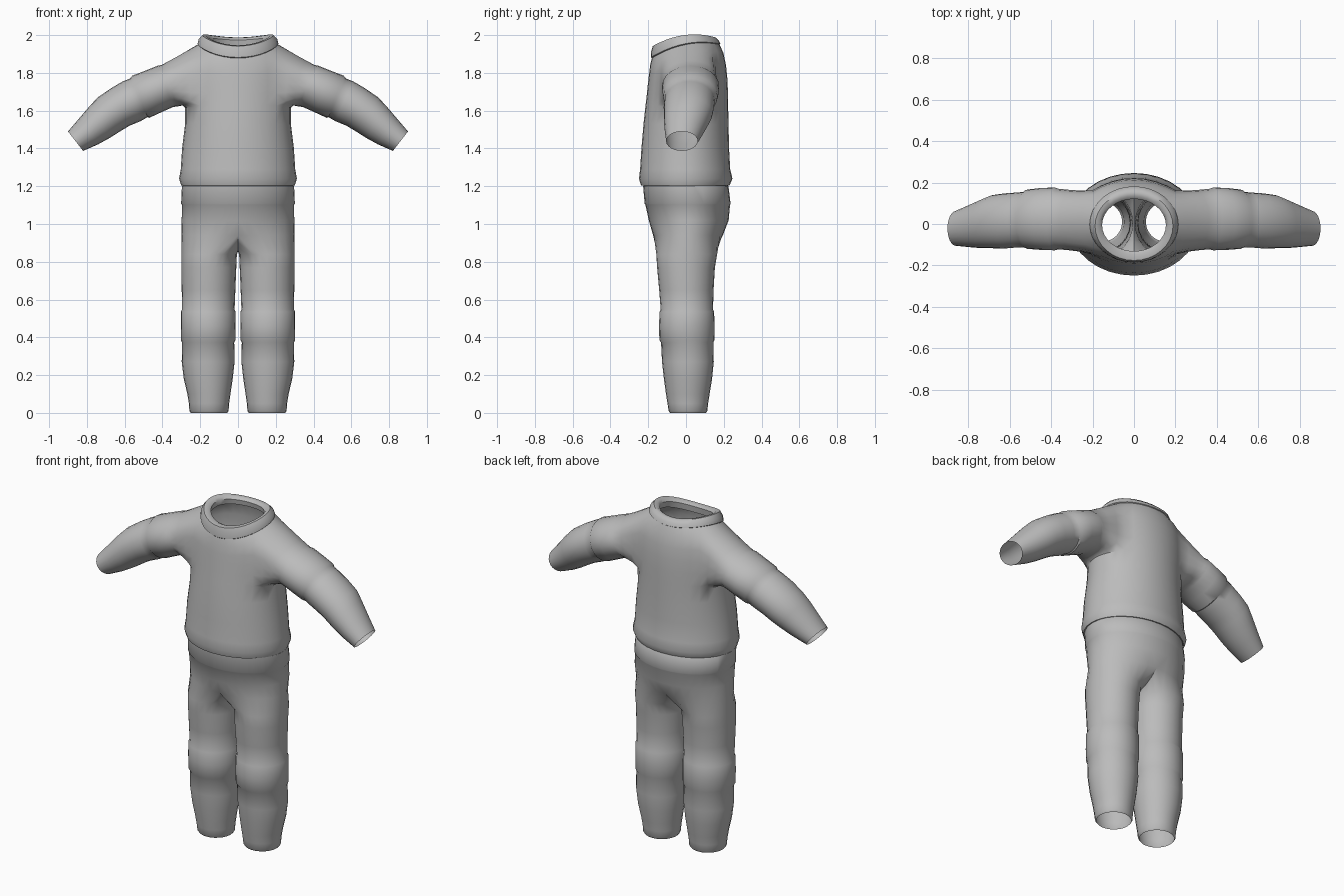
import bpy, bmesh, math
from mathutils import Vector

if "Cube" in bpy.data.objects:
    bpy.data.objects.remove(bpy.data.objects["Cube"])

grey = bpy.data.materials.new("plain grey cloth")
grey.diffuse_color = (0.5, 0.5, 0.5, 1)
grey.use_nodes = True
grey.node_tree.nodes["Principled BSDF"].inputs["Base Color"].default_value = grey.diffuse_color


def loft(bm, rings):
    """Skin consecutive closed rings of vertices."""
    for a, b in zip(rings, rings[1:]):
        n = len(a)
        for i in range(n):
            j = (i + 1) % n
            bm.faces.new((a[i], a[j], b[j], b[i]))


def finish(bm, name, angle=38):
    bmesh.ops.remove_doubles(bm, verts=bm.verts, dist=0.0005)
    bmesh.ops.recalc_face_normals(bm, faces=bm.faces)
    me = bpy.data.meshes.new(name)
    bm.to_mesh(me)
    bm.free()
    ob = bpy.data.objects.new(name, me)
    bpy.context.collection.objects.link(ob)
    me.materials.append(grey)
    bpy.ops.object.select_all(action='DESELECT')
    ob.select_set(True)
    bpy.context.view_layer.objects.active = ob
    bpy.ops.object.shade_smooth_by_angle(angle=math.radians(angle))
    return ob


def body_ring(bm, n, rx, yf, yb, zf, zs, zb):
    """Oval ring whose height differs at the front, sides and back."""
    ring = []
    for i in range(n):
        a = 2 * math.pi * i / n
        c, s = math.cos(a), math.sin(a)
        z = zs + s * (zb - zf) / 2 + s * s * ((zf + zb) / 2 - zs)
        ring.append(bm.verts.new((rx * c, (yf + yb) / 2 + (yb - yf) / 2 * s, z)))
    return ring


# Sweater body: half width, front y, back y, then front, side and back heights
N, SPAN = 32, 4
BODY = [
    (.283, -.222, .215, 1.205, 1.205, 1.205),
    (.300, -.238, .230, 1.203, 1.203, 1.203),
    (.312, -.249, .246, 1.240, 1.240, 1.240),
    (.303, -.243, .234, 1.290, 1.290, 1.290),
    (.296, -.236, .228, 1.400, 1.400, 1.400),
    (.280, -.225, .225, 1.530, 1.530, 1.530),
    (.279, -.214, .223, 1.630, 1.630, 1.630),
    (.282, -.208, .222, 1.680, 1.710, 1.700),
    (.284, -.202, .219, 1.740, 1.780, 1.770),
    (.282, -.196, .212, 1.790, 1.850, 1.840),
    (.268, -.190, .198, 1.840, 1.918, 1.905),
    (.208, -.181, .178, 1.878, 1.950, 1.950),
]
LOW, HIGH = 6, 10
bm = bmesh.new()
rows = [body_ring(bm, N, *r) for r in BODY]
loft(bm, rows)


def armhole(side):
    """Boundary of the armhole, from the shoulder top round by the front."""
    mid = 0 if side > 0 else N // 2

    def v(row, col):
        return rows[row][(mid + side * col) % N]
    loop = [v(HIGH, -c) for c in range(SPAN)]
    loop += [v(r, -SPAN) for r in range(HIGH, LOW, -1)]
    loop += [v(LOW, c) for c in range(-SPAN, SPAN)]
    loop += [v(r, SPAN) for r in range(LOW, HIGH)]
    return loop + [v(HIGH, c) for c in range(SPAN, 0, -1)]


# Sleeves: top x, top z, bottom x, bottom z, front y, back y
SLEEVE = [
    (.405, 1.842, .322, 1.622, -.122, .170),
    (.425, 1.838, .342, 1.620, -.127, .176),
    (.490, 1.812, .405, 1.592, -.125, .174),
    (.560, 1.785, .470, 1.562, -.120, .166),
    (.572, 1.770, .478, 1.566, -.113, .156),
    (.610, 1.755, .515, 1.545, -.113, .152),
    (.670, 1.720, .575, 1.520, -.118, .148),
    (.740, 1.672, .620, 1.493, -.117, .140),
    (.785, 1.625, .680, 1.455, -.117, .118),
    (.840, 1.560, .740, 1.422, -.112, .092),
    (.900, 1.490, .820, 1.387, -.105, .062),
]
for side in (1, -1):
    hole = armhole(side)
    n = len(hole)
    rings = []
    for tx, tz, bx, bz, yf, yb in SLEEVE:
        ring = []
        for i in range(n):
            a = 2 * math.pi * i / n
            c, s = math.cos(a), math.sin(a)
            ring.append(bm.verts.new((side * ((tx + bx) / 2 + (tx - bx) / 2 * c),
                                      (yf + yb) / 2 - (yb - yf) / 2 * s,
                                      (tz + bz) / 2 + (tz - bz) / 2 * c)))
        rings.append(ring)
    mids = [[bm.verts.new(h.co.lerp(r.co, t)) for h, r in zip(hole, rings[0])]
            for t in (.35, .7)]
    inside = set(hole) | {rows[r][(c + (0 if side > 0 else N // 2)) % N]
                          for r in range(LOW, HIGH + 1) for c in range(-SPAN, SPAN + 1)}
    patch = [f for f in bm.faces if all(v in inside for v in f.verts)]
    bmesh.ops.delete(bm, geom=patch, context='FACES')
    loft(bm, [hole] + mids + rings)
    # soften the shoulder join
    soft = list(hole) + mids[0] + mids[1]
    for _ in range(2):
        bmesh.ops.smooth_vert(bm, verts=soft, factor=.3,
                              use_axis_x=True, use_axis_y=True, use_axis_z=True)
bmesh.ops.delete(bm, geom=[v for v in bm.verts if not v.link_faces], context='VERTS')
finish(bm, "sweater", 45)

# Collar: rolled band with an open neck
COLLAR = [
    (.204, -.178, .174, 1.876, 1.948, 1.948),
    (.214, -.186, .182, 1.882, 1.955, 1.953),
    (.208, -.184, .174, 1.915, 1.978, 1.972),
    (.188, -.176, .156, 1.942, 2.000, 1.988),
    (.168, -.148, .134, 1.946, 1.996, 1.986),
    (.154, -.131, .121, 1.938, 1.980, 1.974),
    (.160, -.136, .126, 1.900, 1.945, 1.945),
]
bm = bmesh.new()
loft(bm, [body_ring(bm, N, *r) for r in COLLAR])
finish(bm, "collar", 50)

# Trousers: each half is a leg tube opening into half of the hips
M, EDGE = 24, 8
HIPS = [  # half width, front y, back y, height
    (.283, -.215, .212, 1.215), (.297, -.227, .225, 1.200),
    (.301, -.219, .236, 1.108), (.297, -.215, .233, 1.102),
    (.298, -.197, .226, 1.020), (.299, -.174, .195, .940),
]
LEG = [  # inner x, outer x, front y, back y, height
    (.006, .300, -.157, .165, .840), (.009, .300, -.153, .153, .770),
    (.014, .298, -.142, .146, .650), (.018, .296, -.134, .143, .548),
    (.013, .303, -.140, .149, .535), (.012, .303, -.143, .151, .460),
    (.013, .302, -.141, .150, .385), (.020, .296, -.132, .145, .372),
    (.018, .298, -.127, .147, .270), (.028, .287, -.117, .138, .180),
    (.040, .268, -.106, .125, .100), (.047, .260, -.098, .117, .050),
    (.050, .257, -.092, .113, .010), (.057, .250, -.085, .106, 0),
]
bm = bmesh.new()
for side in (1, -1):
    rings = []
    for k, (rx, yf, yb, z) in enumerate(HIPS):
        yc, ry = (yf + yb) / 2, (yb - yf) / 2
        ring = []
        for i in range(M):
            d = i if i <= M // 2 else i - M
            if abs(d) <= EDGE:        # outside curve of the hips
                a = d / EDGE * math.pi / 2
                p = (rx * math.cos(a), yc + ry * math.sin(a), z)
            else:                     # centre line, dipping at the crotch
                t = (M // 2 - abs(d)) / (M // 2 - EDGE) * (1 if d > 0 else -1)
                dip = .085 * (1 - t * t) if k == len(HIPS) - 1 else 0
                p = (0, yc + ry * t, z - dip)
            ring.append(bm.verts.new((side * p[0], p[1], p[2])))
        rings.append(ring)
    for xi, xo, yf, yb, z in LEG:
        ring = []
        for i in range(M):
            a = 2 * math.pi * i / M
            ring.append(bm.verts.new((side * ((xi + xo) / 2 + (xo - xi) / 2 * math.cos(a)),
                                      (yf + yb) / 2 + (yb - yf) / 2 * math.sin(a), z)))
        rings.append(ring)
    loft(bm, rings)
# open the wall between both halves
wall = [f for f in bm.faces if all(abs(v.co.x) < 1e-4 for v in f.verts)]
bmesh.ops.delete(bm, geom=wall, context='FACES')
finish(bm, "trousers", 38)
